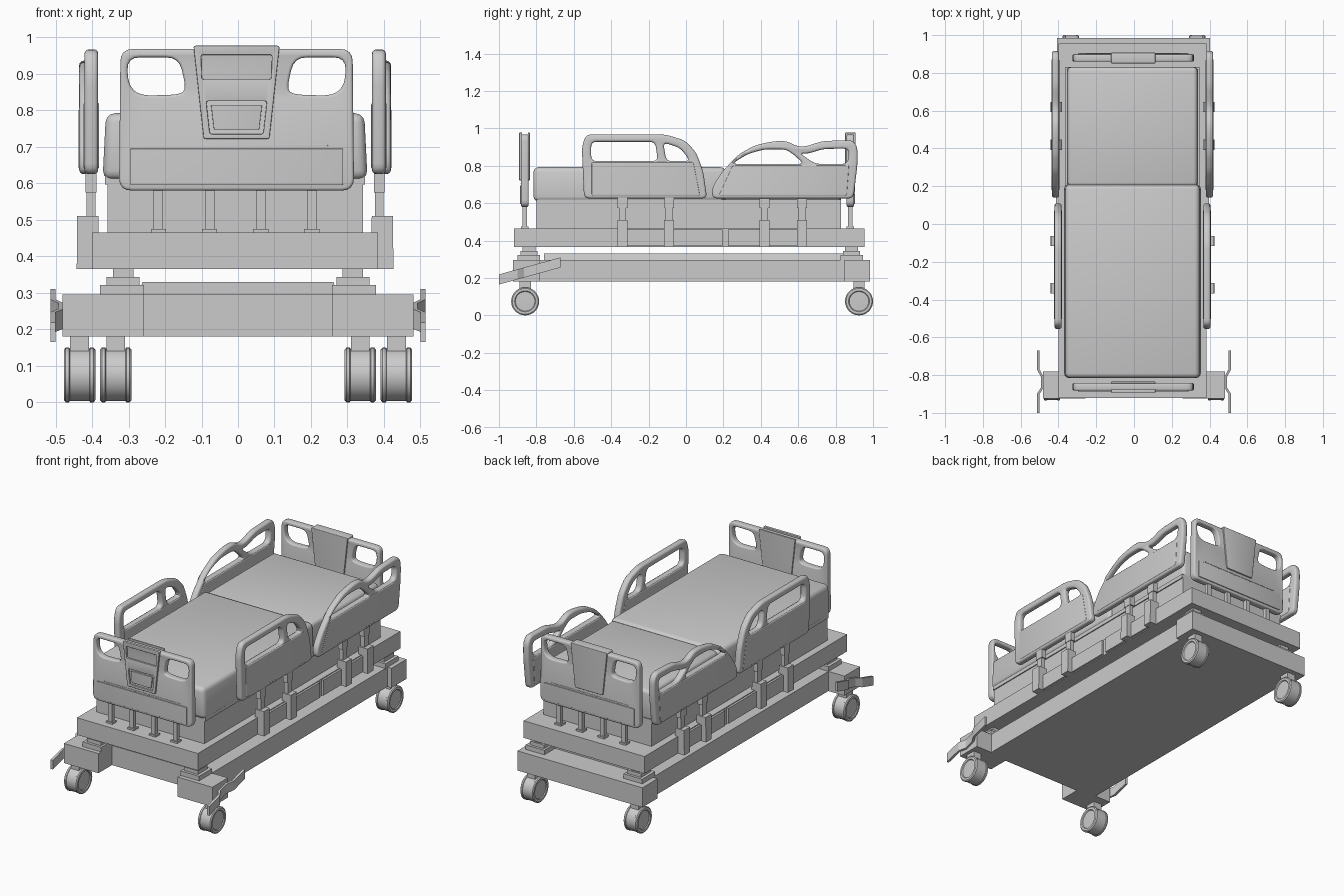
import bpy, bmesh
from math import radians, pi
from mathutils import Vector, Matrix

if "Cube" in bpy.data.objects:
    bpy.data.objects.remove(bpy.data.objects["Cube"])

CX = -0.008  # the upper bed sits slightly off centre


def finish(name, bm):
    bmesh.ops.recalc_face_normals(bm, faces=bm.faces)
    me = bpy.data.meshes.new(name)
    bm.to_mesh(me)
    bm.free()
    ob = bpy.data.objects.new(name, me)
    bpy.context.collection.objects.link(ob)
    return ob


def box(name, x, y, z, bevel=0, taper=1.0):
    """Box from ranges; taper scales the top in x about the box centre."""
    bm = bmesh.new()
    bmesh.ops.create_cube(bm, size=1)
    for v in bm.verts:
        k = taper if v.co.z > 0 else 1
        v.co = Vector(((x[0] + x[1]) / 2 + v.co.x * k * (x[1] - x[0]),
                       (y[0] + y[1]) / 2 + v.co.y * (y[1] - y[0]),
                       (z[0] + z[1]) / 2 + v.co.z * (z[1] - z[0])))
    if bevel:
        bmesh.ops.bevel(bm, geom=bm.edges[:], offset=bevel, segments=3,
                        profile=0.5, affect='EDGES')
    return finish(name, bm)


def rounded(pts, r, n=4):
    """Round every corner of a closed outline."""
    out = []
    for i, p in enumerate(pts):
        p, a, b = Vector(p), Vector(pts[i - 1]), Vector(pts[(i + 1) % len(pts)])
        s = p + (a - p).normalized() * min(r, (a - p).length * .45)
        e = p + (b - p).normalized() * min(r, (b - p).length * .45)
        out += [s * (1 - t) ** 2 + p * 2 * t * (1 - t) + e * t * t
                for t in [k / n for k in range(n + 1)]]
    return out


def plate(name, outline, holes, rot, loc, half, bevel, r=0.02):
    """Extruded profile with holes and rounded rims."""
    cu = bpy.data.curves.new(name, 'CURVE')
    cu.dimensions, cu.fill_mode = '2D', 'BOTH'
    cu.extrude, cu.bevel_depth, cu.bevel_resolution = half - bevel, bevel, 2
    cu.offset = -bevel
    for loop in [outline] + holes:
        pts = rounded(loop, r)
        sp = cu.splines.new('POLY')
        sp.points.add(len(pts) - 1)
        for q, p in zip(sp.points, pts):
            q.co = (p.x, p.y, 0, 1)
        sp.use_cyclic_u = True
    tmp = bpy.data.objects.new(name + "_curve", cu)
    bpy.context.collection.objects.link(tmp)
    dg = bpy.context.evaluated_depsgraph_get()
    me = bpy.data.meshes.new_from_object(tmp.evaluated_get(dg))
    bpy.data.objects.remove(tmp)
    bm = bmesh.new()
    bm.from_mesh(me)
    bmesh.ops.remove_doubles(bm, verts=bm.verts, dist=1e-5)
    bm.transform(Matrix.Translation(loc) @ rot)
    return finish(name, bm)


FRONT = Matrix.Rotation(pi / 2, 4, 'X')
SIDE = Matrix.Rotation(pi / 2, 4, 'Z') @ FRONT


def wheel(name, x, y):
    half = [(-.040, 0), (-.038, .052), (-.043, .056), (-.043, .069), (-.038, .075),
            (-.029, .075), (-.027, .072)]
    prof = half + [(-a, b) for a, b in reversed(half)]
    bm = bmesh.new()
    vs = [bm.verts.new((x + a, y, .075 + b)) for a, b in prof]
    es = [bm.edges.new(p) for p in zip(vs, vs[1:])]
    bmesh.ops.spin(bm, geom=vs + es, cent=(x, y, .075), axis=(1, 0, 0),
                   angle=2 * pi, steps=32)
    bmesh.ops.remove_doubles(bm, verts=bm.verts, dist=1e-5)
    finish(name, bm)


# wheeled base
box("base_body", (-.377, .377), (-.80, .90), (.18, .295))
box("base_rear_beam", (-.407, .403), (.845, .985), (.18, .295))
box("base_cover", (-.27, .27), (-.76, .845), (.295, .33), taper=.97)
for s, side in ((-1, "left"), (1, "right")):
    def X(a, b, c=0):
        return tuple(sorted((c + s * a, c + s * b)))
    box(f"base_corner_{side}", X(.257, .481), (-.925, -.78), (.18, .295))
    for end, y in (("front", -.84), ("rear", .885)):
        box(f"lift_foot_{end}_{side}", X(.257, .378), (y - .06, y + .06), (.29, .322))
        box(f"lift_collar_{end}_{side}", X(.27, .36), (y - .045, y + .045), (.32, .343))
        box(f"lift_column_{end}_{side}", X(.286, .343), (y - .035, y + .035), (.34, .37))
    for end, x, y in (("front", .434, -.86), ("rear", .335, .925)):
        wheel(f"caster_{end}_{side}", s * x, y)
        box(f"caster_stem_{end}_{side}", X(x - .026, x + .026), (y - .03, y + .03), (.125, .182))

    # brake pedal: bent strip, tilted upward toward the rear
    path = [(.507, -1.0), (.507, -.90), (.485, -.865), (.485, -.81), (.507, -.77), (.507, -.67)]
    bm = bmesh.new()
    rows = []
    for x, y in path:
        z = .192 + (y + 1) * .276
        rows.append([bm.verts.new((s * (x + dx), y, z + dz))
                     for dx, dz in ((-.007, -.027), (.007, -.027), (.007, .027), (-.007, .027))])
    for a, b in zip(rows, rows[1:]):
        for i in range(4):
            bm.faces.new((a[i], a[i - 1], b[i - 1], b[i]))
    bm.faces.new(rows[0])
    bm.faces.new(rows[-1])
    finish(f"brake_pedal_{side}", bm)

# upper frame, platform and mattress
box("upper_frame", (CX - .392, CX + .392), (-.92, .955), (.365, .465))
box("platform", (CX - .35, CX + .35), (-.80, .83), (.46, .605))
box("platform_deck", (CX - .356, CX + .356), (-.80, .83), (.597, .62))
box("mattress_foot", (CX - .363, CX + .363), (-.815, .21), (.61, .792), .025, .975)
box("mattress_head", (CX - .348, CX + .348), (.20, .83), (.61, .783), .02, .985)

# head and foot boards
outline = [(-.322, .58), (.322, .58), (.318, .968), (-.318, .968)]
window = [(-.30, .945), (-.158, .945), (-.138, .86), (-.155, .843), (-.265, .840), (-.297, .87)]
holes = [window, [(-x, z) for x, z in window]]
panel = [(-.09, .722), (.09, .722), (.118, .977), (-.118, .977)]
slots = [[(-.095, .885), (.095, .885), (.097, .952), (-.097, .952)],
         [(-.073, .735), (.073, .735), (.083, .825), (-.083, .825)]]
for name, y, out in (("foot", -.862, -1), ("head", .879, 1)):
    c = Vector((CX + .004, y, 0))
    plate(f"{name}board", outline, holes, FRONT, c, .02, .008, .035)
    d = Vector((0, out * .022, 0))
    if out < 0:
        plate("footboard_panel", panel, slots, FRONT, c + d, .008, .002, .006)
        plate("footboard_plaque", [(-.062, .747), (.062, .747), (.07, .815), (-.07, .815)], [],
              FRONT, c + d, .005, .001, .004)
        plate("footboard_inner_panel", panel, [], FRONT, c - d, .005, .002, .006)
    else:
        plate("headboard_panel", panel, [], FRONT, c, .028, .003, .006)
    plate(f"{name}board_band", [(-.292, .595), (.292, .595), (.292, .695), (-.292, .695)], [],
          FRONT, c + d, .003, .001, .004)
    plate(f"{name}board_strip", [(-.25, .702), (.25, .702), (.25, .706), (-.25, .706)], [],
          FRONT, c + d, .001, .0003, .001)
    for i in range(4):
        x = CX - .21 + i * .14
        box(f"{name}board_post_{i}", (x - .013, x + .013), (y - .012, y + .012), (.46, .59))
        box(f"{name}board_post_foot_{i}", (x - .021, x + .021), (y - .02, y + .02), (.46, .475))

# side rails
foot_rail = [(-.545, .625), (-.557, .90), (-.535, .967), (-.11, .967), (-.005, .935),
             (.055, .87), (.092, .77), (.113, .625)]
foot_wins = [[(-.507, .825), (-.507, .928), (-.165, .928), (-.15, .825)],
             [(-.105, .825), (-.122, .925), (-.03, .895), (.022, .825)]]
foot_pad = [(-.505, .64), (-.505, .82), (.04, .82), (.075, .64)]
head_rail = [(.14, .625), (.14, .685), (.195, .77), (.28, .86), (.37, .91), (.475, .932),
             (.54, .932), (.595, .903), (.64, .903), (.73, .932), (.89, .937), (.917, .90),
             (.917, .81), (.895, .625)]
head_wins = [[(.245, .81), (.33, .863), (.42, .888), (.53, .888), (.57, .865), (.63, .81)],
             [(.69, .81), (.61, .866), (.65, .864), (.735, .89), (.872, .892), (.865, .81)]]
head_pad = [(.175, .64), (.25, .803), (.872, .803), (.86, .64)]
brackets = (-.34, -.09, .42, .62)
for s, side in ((-1, "left"), (1, "right")):
    def X(a, b):
        return tuple(sorted((CX + s * a, CX + s * b)))
    for name, prof, wins, pad, x in (("foot", foot_rail, foot_wins, foot_pad, .394),
                                     ("head", head_rail, head_wins, head_pad, .408)):
        loc = Vector((CX + s * x, 0, 0))
        plate(f"{name}_rail_{side}", prof, wins, SIDE, loc, .019, .012, .03)
        plate(f"{name}_rail_pad_{side}", pad, [], SIDE, loc, .021, .004, .012)
    for i, y in enumerate(brackets):
        box(f"rail_bracket_{i}_{side}", X(.373, .434), (y - .027, y + .027), (.365, .51), taper=.95)
        box(f"rail_arm_{i}_{side}", X(.383, .407), (y - .019, y + .019), (.50, .63))
        box(f"rail_socket_{i}_{side}", X(.380, .410), (y - .026, y + .026), (.575, .635))
    for i, (a, b) in enumerate(((-.313, -.117), (-.063, .195), (.225, .393), (.447, .593))):
        box(f"frame_side_box_{i}_{side}", X(.38, .404), (a, b), (.37, .46))

# smooth shading with sharp edges kept
for ob in bpy.data.objects:
    ob.select_set(True)
    bpy.context.view_layer.objects.active = ob
bpy.ops.object.shade_smooth_by_angle(angle=radians(32))
